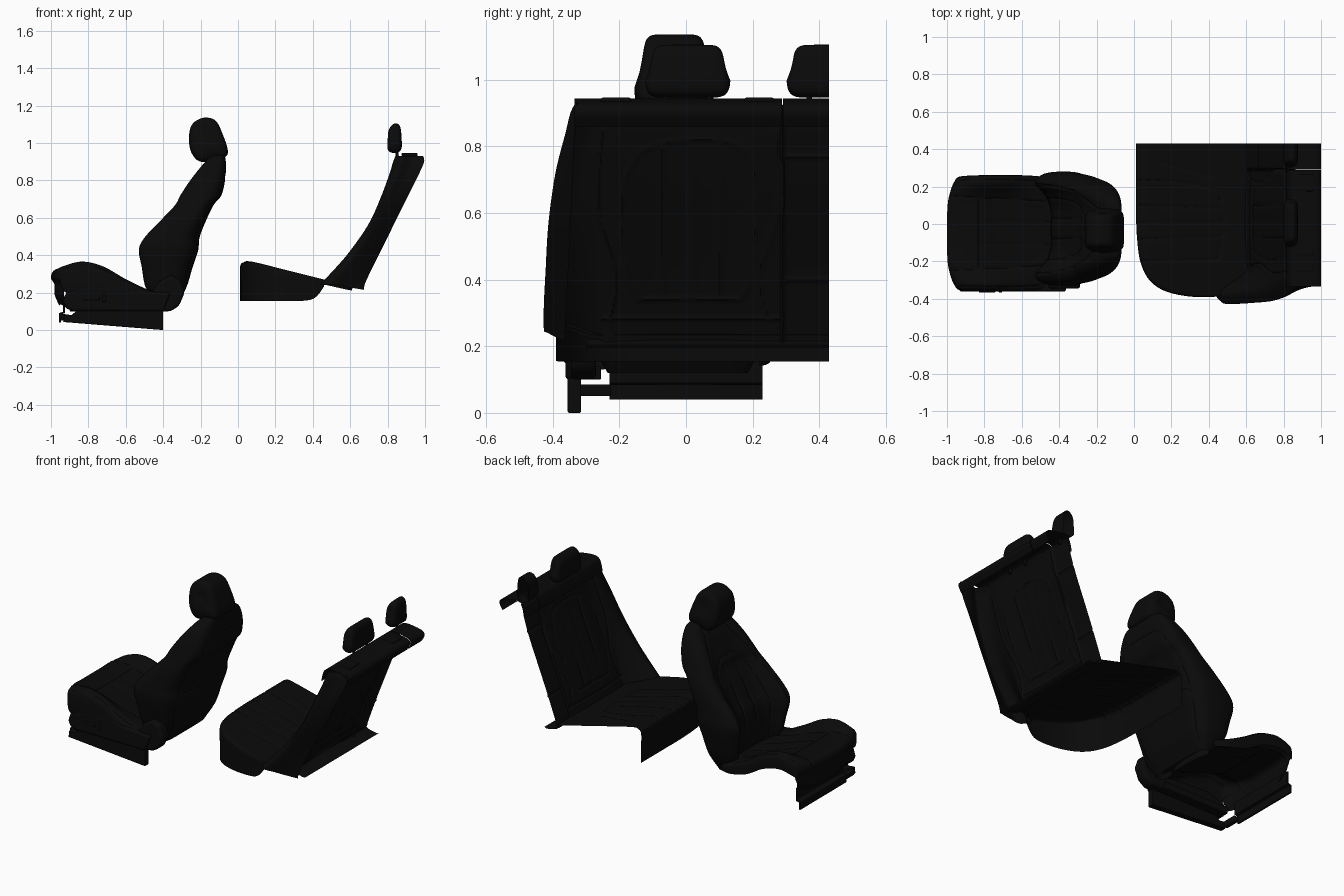
import bpy, bmesh, math
from mathutils import Vector, kdtree

if "Cube" in bpy.data.objects:
    bpy.data.objects.remove(bpy.data.objects["Cube"])

black = bpy.data.materials.new("black_leather")
black.diffuse_color = (0.003, 0.003, 0.003, 1)
black.use_nodes = True
black.node_tree.nodes["Principled BSDF"].inputs["Base Color"].default_value = black.diffuse_color


def add(name, bm):
    me = bpy.data.meshes.new(name)
    bm.to_mesh(me)
    bm.free()
    me.materials.append(black)
    ob = bpy.data.objects.new(name, me)
    bpy.context.collection.objects.link(ob)
    return ob


def spline(pts, n, closed=False):
    """Sample a Catmull-Rom curve through pts."""
    m = len(pts)
    segs = m if closed else m - 1
    out = []
    for k in range(n if closed else n + 1):
        f = k / n * segs
        i = min(int(f), segs - 1)
        t = f - i
        get = lambda j: pts[j % m] if closed else pts[max(0, min(m - 1, j))]
        a, b, c, d = (get(i + j) for j in (-1, 0, 1, 2))
        out.append(0.5 * (2 * b + (c - a) * t + (2 * a - 5 * b + 4 * c - d) * t * t
                          + (3 * b - a - 3 * c + d) * t ** 3))
    return out


def loft(name, rows, nu, nv, closed=False, out=None, caps=()):
    """Smooth surface through rows of points; 'out' orients open sheets."""
    rows = [spline([Vector(p) for p in r], nv, closed) for r in rows]
    cols = [spline(list(c), nu) for c in zip(*rows)]
    bm = bmesh.new()
    vs = [[bm.verts.new(p) for p in c] for c in cols]
    m = len(vs)
    for i in range(m if closed else m - 1):
        a, b = vs[i], vs[(i + 1) % m]
        for j in range(nu):
            bm.faces.new((a[j], b[j], b[j + 1], a[j + 1]))
    for e in caps:
        bm.faces.new([c[e] for c in vs])
    bm.normal_update()
    if out is None:
        bmesh.ops.recalc_face_normals(bm, faces=bm.faces)
    elif sum((f.normal * f.calc_area() for f in bm.faces), Vector()).dot(Vector(out)) < 0:
        bmesh.ops.reverse_faces(bm, faces=bm.faces)
    return add(name, bm)


def groove(ob, seams, axes, facing, depth=0.006, width=0.005):
    """Press stitched seams, drawn as polylines in the plane 'axes', into a surface."""
    pts = [p for l in seams for p in spline([Vector((a, b, 0)) for a, b in l], 150)]
    kd = kdtree.KDTree(len(pts))
    for i, p in enumerate(pts):
        kd.insert(p, i)
    kd.balance()
    facing = Vector(facing)
    moves = []
    for v in ob.data.vertices:
        n = v.normal.copy()
        if n.dot(facing) > 0.15:
            d = kd.find((v.co[axes[0]], v.co[axes[1]], 0))[2]
            if d < 3 * width:
                moves.append((v.index, n * depth * math.exp(-(d / width) ** 2)))
    for i, m in moves:
        ob.data.vertices[i].co -= m


def mirrored(seams, yc, k):
    """Copy seams to both sides of yc; k is the index of y in each point."""
    return [[tuple(yc + s * c if i == k else c for i, c in enumerate(p)) for p in l]
            for l in seams for s in (-1, 1)]


def prism(name, pts, y0, y1, bevel=0.008):
    """Side-view outline (x, z) extruded across y."""
    bm = bmesh.new()
    f = bm.faces.new([bm.verts.new((x, y0, z)) for x, z in pts])
    r = bmesh.ops.extrude_face_region(bm, geom=[f])
    bmesh.ops.translate(bm, vec=(0, y1 - y0, 0),
                        verts=[v for v in r["geom"] if isinstance(v, bmesh.types.BMVert)])
    bmesh.ops.recalc_face_normals(bm, faces=bm.faces)
    ob = add(name, bm)
    md = ob.modifiers.new("bevel", "BEVEL")
    md.width, md.segments = bevel, 3
    return ob


def box(name, x0, x1, y0, y1, z0, z1, bevel=0.005):
    return prism(name, [(x0, z0), (x1, z0), (x1, z1), (x0, z1)], y0, y1, bevel)


def headrest(name, pts, yc, w, end=1.0):
    cx = sum(p[0] for p in pts) / len(pts)
    cz = sum(p[1] for p in pts) / len(pts)
    rows = []
    for k in range(15):
        t = math.sin(math.pi / 2 * (-1 + (1 + end) * k / 14))
        s = max(0.02, 1 - abs(t) ** 8) ** 0.3
        rows.append([(cx + (x - cx) * s, yc + w * t * (0.92 - 0.9 * (z - cz)), cz + (z - cz) * s)
                     for x, z in pts])
    return loft(name, rows, 48, 48, closed=True, caps=(0, -1) if end == 1 else (0,))


def post(name, a, b):
    a, b = Vector(a), Vector(b)
    bm = bmesh.new()
    bmesh.ops.create_cone(bm, cap_ends=True, segments=16, radius1=0.008, radius2=0.008,
                          depth=(b - a).length)
    ob = add(name, bm)
    ob.location = (a + b) / 2
    ob.rotation_euler = (b - a).to_track_quat("Z", "Y").to_euler()


# --- front seat: cushion (x, centre z, bolster z, side bottom z, half width, corner bend)
YC = -0.05
rows = []
for x, zc, zb, z0, w, bend in [
        (-.955, .13, .13, .13, .24, .05), (-.98, .19, .19, .185, .27, .05),
        (-.982, .245, .245, .235, .285, .05), (-1.0, .28, .28, .255, .29, .05),
        (-.985, .315, .32, .24, .297, .04), (-.93, .325, .345, .2, .305, .01),
        (-.83, .32, .365, .17, .31, 0), (-.72, .285, .338, .16, .31, 0),
        (-.60, .245, .272, .16, .31, 0), (-.48, .21, .215, .15, .30, 0),
        (-.40, .19, .19, .14, .27, 0)]:
    row = []
    for s in (-1, 1):
        low = z0 if s < 0 else max(z0, zb - 0.09)
        half = [(1, low), (1, (low + zb) / 2), (.97, zb - .15 * (zb - low)), (.85, zb),
                (.6, zc + .006), (.3, zc)]
        half = [(x + bend * k ** 4, YC + s * k * w, z) for k, z in half]
        row += half + [(x, YC, zc)] if s < 0 else half[::-1]
    rows.append(row)
cushion = loft("front_seat_cushion", rows, 110, 120, out=(0, 0, 1))
groove(cushion, mirrored([[(-.83, 0), (-.83, .19)], [(-.99, .2), (-.83, .19), (-.6, .18), (-.44, .17)],
                          [(-.83, .06), (-.45, .06)], [(-.93, .285), (-.7, .29), (-.5, .28)]], YC, 1),
       (0, 1), (0, 0, 1))

# --- front seat: backrest (z, bolster front, centre front, back, half width)
YB = -0.025
rows = []
for z, xb, xc, xk, w in [
        (.12, -.41, -.39, -.34, .21), (.22, -.49, -.44, -.28, .265), (.33, -.515, -.445, -.245, .29),
        (.43, -.53, -.43, -.213, .305), (.50, -.495, -.39, -.205, .30), (.60, -.40, -.335, -.165, .288),
        (.67, -.335, -.295, -.13, .272), (.72, -.308, -.278, -.09, .256), (.80, -.255, -.235, -.07, .23),
        (.87, -.20, -.195, -.065, .197), (.92, -.155, -.155, -.068, .158), (.937, -.13, -.13, -.08, .12)]:
    d = xk - xb
    half = [(xc, 0), (xc, .35), (.6 * xc + .4 * xb, .6), (xb, .8), (xb + .15 * d, .96),
            (xb + .5 * d, 1), (xk - .2 * d, .95), (xk - .04 * d, .75), (xk, .35), (xk, 0)]
    rows.append([(x, YB + k * w, z) for x, k in half]
                + [(x, YB - k * w, z) for x, k in half[-2:0:-1]])
back = loft("front_seat_backrest", rows, 120, 180, closed=True, caps=(-1,))
groove(back, mirrored([[(.15, .22), (.16, .45), (.14, .64), (.07, .73), (0, .74)], [(.055, .22), (.055, .7)],
                       [(.225, .25), (.24, .45), (.2, .68), (.12, .84), (.09, .92)]], YB, 0),
       (1, 2), (-1, 0, 0))
groove(back, mirrored([[(.2, .16), (.24, .4), (.21, .66), (.15, .8), (0, .82)],
                       [(0, .44), (.225, .46)]], YB, 0), (1, 2), (1, 0, 0))

# --- front seat: headrest and posts
headrest("front_headrest", [(-.262, 1.03), (-.245, 1.1), (-.185, 1.135), (-.12, 1.12), (-.083, 1.05),
                            (-.056, .97), (-.062, .93), (-.11, .915), (-.2, .9), (-.25, .95)], -.035, .118)
for y in (-.09, .03):
    post("front_headrest_post", (-.13, y, .87), (-.14, y, 1.0))

# --- front seat: side trim, recliner cover, switches, rail, front base panel
prism("seat_side_trim", [(-.92, .2), (-.935, .15), (-.92, .115), (-.88, .103), (-.4, .1), (-.36, .2),
                         (-.45, .205), (-.6, .225), (-.8, .235)], -.362, -.31, .012)
prism("recliner_cover", [(-.47, .1), (-.36, .1), (-.315, .13), (-.285, .2), (-.31, .27), (-.36, .295),
                         (-.42, .26), (-.46, .2)], -.345, -.27, .015)
box("seat_switch_long", -.83, -.74, -.366, -.355, .16, .178)
box("seat_switch_short", -.725, -.705, -.366, -.355, .15, .2)
prism("seat_rail", [(-.935, .043), (-.4, 0.0), (-.4, .105), (-.86, .105), (-.89, .08), (-.93, .085)],
      -.355, -.315, .004)
prism("front_base_panel", [(-.958, .04), (-.946, .04), (-.946, .085), (-.925, .09), (-.925, .17),
                           (-.935, .17), (-.935, .098), (-.958, .09)], -.23, .23, .003)
box("rail_link", -.95, -.92, -.32, -.225, .05, .085)
box("seat_lower_bracket", -.9, -.45, -.33, -.255, .1, .14)

# --- rear bench: cushion, skirt wraps the rounded corner and the top fans to the back edge
edge = [(.46, -.385), (.40, -.39), (.28, -.385), (.16, -.355), (.08, -.295), (.035, -.2), (.018, -.08),
        (.012, .05), (.012, .18), (.012, .31), (.012, .43)]
top = lambda x: .365 - max(0, x - .08) * .25
rows = []
for f, h in [(0, 0), (0, .45), (0, .88), (.03, .985), (.1, 1), (.4, 1), (.7, 1), (1, 1)]:
    row = []
    for i, (x, y) in enumerate(edge):
        q = -.28 + .71 * i / 10
        px, py = x + (.605 - x) * f, y + (q - y) * f
        base = .155 + max(0, x - .39) * 1.1
        row.append((px, py, base + (top(px) - base) * h))
    rows.append(row)
bench = loft("rear_cushion", rows, 100, 150, out=(-.3, 0, 1))
groove(bench, [[(.02, .235), (.25, .225), (.45, .18)], [(.02, .1), (.47, .085)], [(.02, .01), (.475, .01)],
               [(.02, -.08), (.47, -.07)], [(.035, -.2), (.45, -.19)], [(.45, .18), (.475, 0), (.45, -.19)],
               [(.15, .33), (.42, .25)]], (0, 1), (0, 0, 1))

# --- rear bench: backrest sheet, open behind (z, bolster front, centre front, back, outer y)
rows = []
for z, xb, xc, xk, yo in [
        (.215, .45, .595, .672, .428), (.25, .45, .605, .68, .43), (.32, .515, .63, .712, .43),
        (.42, .598, .667, .762, .425), (.57, .70, .726, .836, .416), (.72, .768, .785, .91, .395),
        (.84, .812, .825, .97, .365), (.90, .832, .838, .995, .35), (.93, .85, .85, .99, .335)]:
    d = xk - xb
    zo = max(z, .245 + .1 * (z - .2))  # the bolster stops above the pad's lower edge
    rows.append([(xk, -min(yo, .33 + .05 * (.9 - z)), z), (xb + .6 * d, -yo + .03, (z + zo) / 2),
                 (xb + .25 * d, -yo + .004, zo), (xb + .02, -yo + .015, zo), (xb, -yo + .07, zo),
                 (xc - .008, -.26, z), (xc, -.2, z), (xc - .006, -.08, z), (xc - .006, .1, z),
                 (xc, .24, z), (xc, .34, z), (xc, .43, z)])
rear = loft("rear_backrest", rows, 110, 150, out=(-1, 0, 0))
groove(rear, [[(-.14, .34), (-.18, .45), (-.19, .65), (-.14, .78), (0, .82), (.14, .81), (.2, .75),
               (.21, .6), (.19, .4), (.16, .34)], [(-.14, .34), (0, .345), (.16, .34)],
              [(-.07, .35), (-.075, .8)], [(.015, .345), (.015, .82)], [(.1, .35), (.105, .81)],
              [(-.23, .28), (-.21, .42), (-.26, .62), (-.25, .85)],
              [(.25, .28), (.22, .42), (.28, .62), (.27, .85)],
              [(-.25, .285), (.28, .285)], [(.29, .4), (.43, .4)], [(.29, .77), (.43, .77)]],
       (1, 2), (-1, 0, 0))
groove(rear, [[(.29, .2), (.29, .94)]], (1, 2), (-1, 0, 0), depth=.015, width=.005)
under = [(.585, .222), (.61, .208), (.64, .201), (.67, .196), (.685, .203)]
loft("rear_backrest_underside", [[(x, y, z) for x, z in under] for y in (-.3, .43)], 6, 20, out=(0, 0, -1))

# --- rear bench: top rail, belt guides, headrests
bar = [(.815, .855), (.825, .9), (.84, .932), (.875, .944), (.93, .94), (.985, .927), (1.0, .9), (.978, .86)]
for name, y0, y1 in (("rear_top_rail", -.335, .288), ("rear_centre_top_rail", .291, .43)):
    loft(name, [[(x, y, z) for x, z in bar] for y in (y0, y1)], 4, 40, out=(0, 0, 1))
for y in (-.21, .22):
    box("belt_guide", .875, .96, y - .045, y + .045, .93, .946)

rest = [(.80, 1.0), (.806, 1.07), (.836, 1.104), (.866, 1.09), (.875, 1.02), (.872, .965), (.84, .946), (.803, .96)]
headrest("rear_headrest", rest, .005, .13)
headrest("rear_centre_headrest", rest, .43, .13, end=0)
for y in (-.06, .07, .37):
    post("rear_headrest_post", (.855, y, .91), (.84, y, 1.0))

bpy.ops.object.select_all(action="SELECT")
bpy.context.view_layer.objects.active = cushion
bpy.ops.object.shade_smooth_by_angle(angle=math.radians(40))
